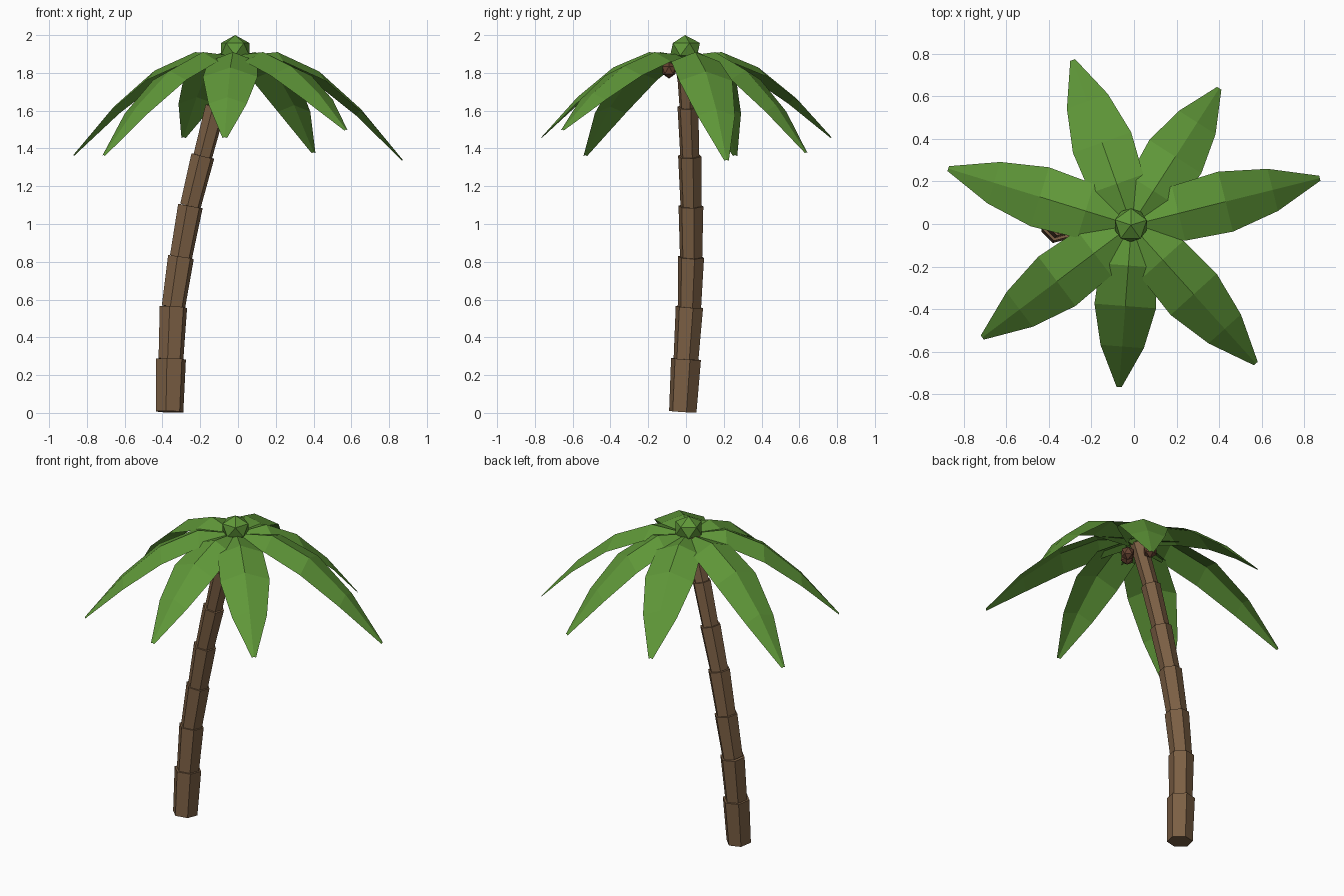
import bpy, bmesh, math
from mathutils import Vector, Matrix

if "Cube" in bpy.data.objects:
    bpy.data.objects.remove(bpy.data.objects["Cube"])


def material(name, rgb):
    m = bpy.data.materials.new(name)
    m.diffuse_color = (*rgb, 1)
    m.use_nodes = True
    m.node_tree.nodes["Principled BSDF"].inputs["Base Color"].default_value = m.diffuse_color
    return m


BARK = material("bark brown", (0.20, 0.115, 0.058))
LEAF = material("leaf green", (0.115, 0.31, 0.04))
NUT = material("coconut brown", (0.13, 0.055, 0.03))


def finish(bm, name, mat):
    mesh = bpy.data.meshes.new(name)
    bm.to_mesh(mesh)
    bm.free()
    mesh.materials.append(mat)
    ob = bpy.data.objects.new(name, mesh)
    bpy.context.collection.objects.link(ob)
    return ob


def ball(name, mat, centre, radius, height, turn=0.0):
    bm = bmesh.new()
    bmesh.ops.create_icosphere(
        bm, subdivisions=1, radius=1,
        matrix=Matrix.Translation(centre) @ Matrix.Rotation(turn, 4, 'Z')
        @ Matrix.Diagonal((radius, radius, height, 1)))
    return finish(bm, name, mat)


# Trunk: stacked six-sided segments that flare upward along a curved path
path = [Vector(p) for p in (
    (-0.362, -0.017, 0.006), (-0.355, 0.0, 0.285), (-0.342, 0.018, 0.56),
    (-0.302, 0.027, 0.825), (-0.252, 0.026, 1.095), (-0.186, 0.02, 1.36),
    (-0.118, 0.01, 1.62), (-0.035, -0.005, 1.89))]
bottoms = (0.075, 0.068, 0.064, 0.061, 0.057, 0.052, 0.046)
tops = (0.082, 0.075, 0.071, 0.068, 0.064, 0.057, 0.050)
bm = bmesh.new()
for a, b, r1, r2 in zip(path, path[1:], bottoms, tops):
    axis = b - a
    tilt = Vector((0, 0, 1)).rotation_difference(axis).to_matrix().to_4x4()
    bmesh.ops.create_cone(
        bm, cap_ends=True, segments=6, radius1=r1, radius2=r2, depth=axis.length,
        matrix=Matrix.Translation((a + b) / 2) @ tilt
        @ Matrix.Rotation(math.radians(-15 + 60), 4, 'Z'))
finish(bm, "trunk", BARK)

# Fronds: folded, drooping leaves from the crown to each tip
root = Vector((-0.012, -0.005, 1.89))
tips = ((0.872, 0.215, 1.34), (0.40, 0.637, 1.38), (-0.288, 0.77, 1.46),
        (-0.872, 0.26, 1.365), (-0.712, -0.533, 1.365), (-0.07, -0.765, 1.46),
        (0.572, -0.655, 1.50))
# share of length, share of droop, half width, drop of the edges
stations = ((0, 0.04, 0.05, 0.02), (0.25, 0, 0.132, 0.05), (0.5, 0.18, 0.145, 0.05),
            (0.75, 0.53, 0.102, 0.035), (1, 1, 0.012, 0.005))
for i, tip in enumerate(tips):
    bm = bmesh.new()
    out = Vector((tip[0] - root.x, tip[1] - root.y, 0))
    side = Vector((-out.y, out.x, 0)).normalized()
    rows = []
    for t, droop, half, fold in stations:
        mid = root + out * t
        mid.z = 1.91 + (tip[2] - 1.91) * droop
        low = mid - Vector((0, 0, fold))
        rows.append([bm.verts.new(p) for p in (low - side * half, mid, low + side * half)])
    for r, s in zip(rows, rows[1:]):
        for k in (0, 1):
            bm.faces.new((r[k], s[k], s[k + 1], r[k + 1]))
    finish(bm, f"frond_{i + 1}", LEAF)

# Crown bud on top
ball("crown_bud", LEAF, (-0.015, -0.005, 1.925), 0.088, 0.075, 0.3)

# Coconuts beneath the fronds
for i, c in enumerate(((-0.025, -0.09, 1.815), (0.035, -0.015, 1.79), (-0.06, 0.075, 1.80))):
    ball(f"coconut_{i + 1}", NUT, c, 0.042, 0.045, i)
